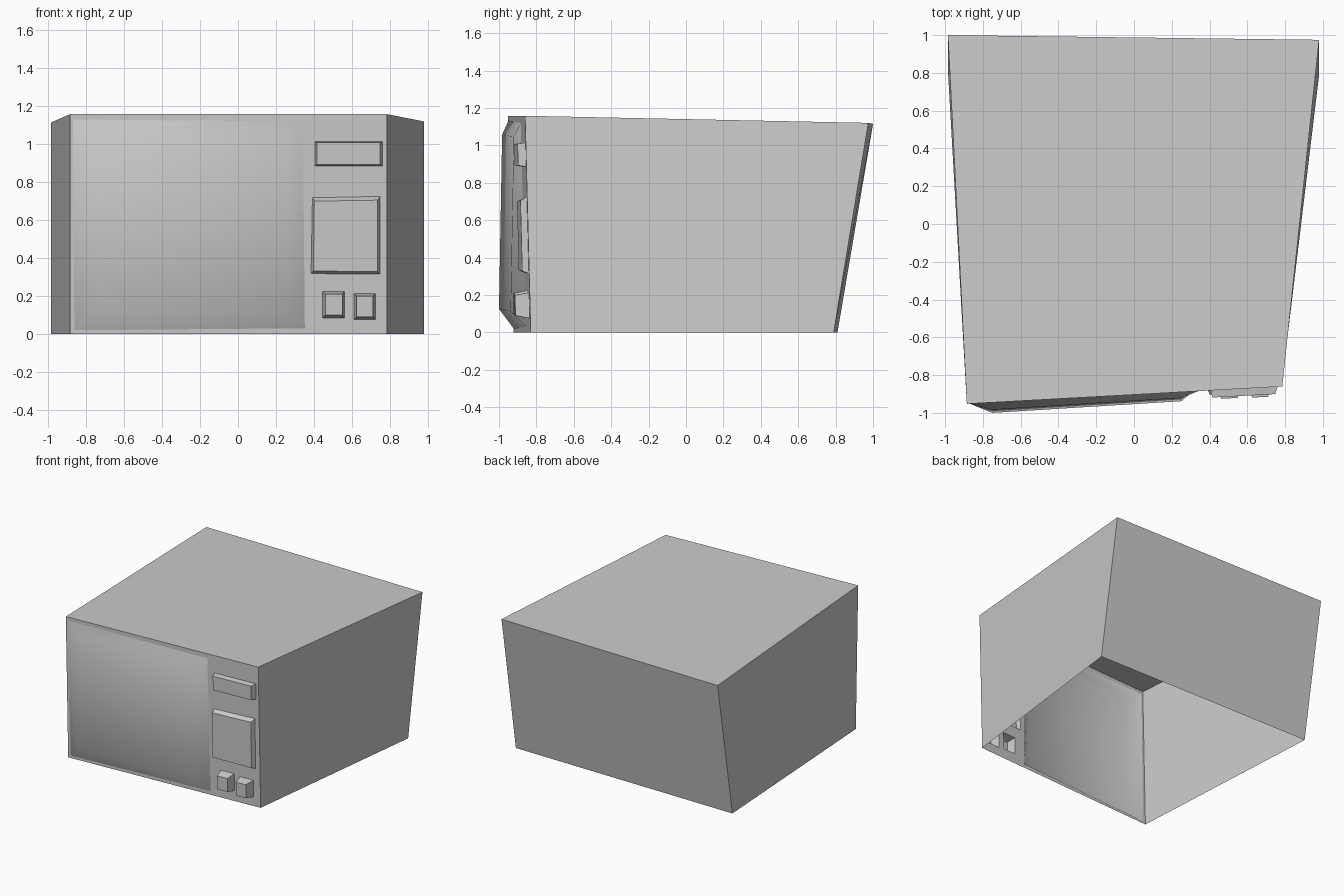
import bpy, bmesh
from mathutils import Vector

cube = bpy.data.objects.get("Cube")
if cube:
    bpy.data.objects.remove(cube, do_unlink=True)

grey = bpy.data.materials.new("light_grey")
grey.use_nodes = True
grey.diffuse_color = (0.6, 0.6, 0.6, 1)
grey.node_tree.nodes["Principled BSDF"].inputs["Base Color"].default_value = grey.diffuse_color


def finish(name, bm):
    mesh = bpy.data.meshes.new(name)
    bm.to_mesh(mesh)
    bm.free()
    mesh.materials.append(grey)
    obj = bpy.data.objects.new(name, mesh)
    bpy.context.collection.objects.link(obj)
    return obj


def on_panel(x, z):
    """Point on the slanted plane of the front panel."""
    return Vector((x, -0.922 + (x + 0.885) * 0.055 - z * 0.026, z))


def on_door(x, z):
    """Point on the plane of the door's window."""
    return Vector((x, -1.0 + (x + 0.75) * 0.062 + (z - 0.12) * 0.018, z))


def loop(bm, points):
    return [bm.verts.new(p) for p in points]


def raised(name, base, face, smooth=False):
    """Hollow raised pad: sloped rim from base outline to face outline."""
    bm = bmesh.new()
    a, b = loop(bm, base), loop(bm, face)
    n = len(a)
    for i in range(n):
        j = (i + 1) % n
        bm.faces.new((a[i], a[j], b[j], b[i]))
    bm.faces.new(b)
    for f in bm.faces:
        f.smooth = smooth
    return finish(name, bm)


def box(x0, x1, z0, z1):
    return [(x0, z0), (x1, z0), (x1, z1), (x0, z1)]


# Casing: top, back and sides, open below
fl, fr, H = on_panel(-0.885, 0), on_panel(0.785, 0), 1.158
bm = bmesh.new()
low = loop(bm, [fl, fr, (0.98, 0.79, 0), (-0.985, 0.81, 0)])
top = loop(bm, [on_panel(-0.885, H), on_panel(0.785, H), (0.98, 0.975, 1.12), (-0.985, 1.0, 1.115)])
for i in (1, 2, 3):
    j = (i + 1) % 4
    bm.faces.new((low[i], low[j], top[j], top[i]))
bm.faces.new(top)
finish("casing", bm)

# Outlines of the parts raised from the front panel: base, face, height
pads = {
    "display": (box(0.405, 0.762, 0.885, 1.015), box(0.415, 0.748, 0.893, 1.008), 0.042),
    "keypad": ([(0.385, 0.318), (0.748, 0.315), (0.748, 0.725), (0.392, 0.718)],
               [(0.397, 0.332), (0.735, 0.328), (0.735, 0.705), (0.402, 0.7)], 0.034),
    "left_button": (box(0.445, 0.56, 0.085, 0.225), box(0.46, 0.55, 0.1, 0.21), 0.072),
    "right_button": (box(0.61, 0.725, 0.075, 0.213), box(0.625, 0.71, 0.09, 0.2), 0.075),
}
door_base = [(-0.862, 0.02), (0.352, 0.03), (0.342, 1.12), (-0.87, 1.13)]
door_face = [(-0.75, 0.125), (0.25, 0.112), (0.25, 1.047), (-0.75, 1.057)]

# Front panel, with openings behind the raised parts
bm = bmesh.new()
outlines = [box(-0.885, 0.785, 0, H), door_base] + [p[0] for p in pads.values()]
edges = []
for outline in outlines:
    vs = loop(bm, [on_panel(*p) for p in outline])
    edges += [bm.edges.new((vs[i - 1], vs[i])) for i in range(len(vs))]
bmesh.ops.triangle_fill(bm, edges=edges, use_beauty=True, normal=(0, -1, 0))
bm.normal_update()
for f in bm.faces:
    if f.normal.y > 0:
        f.normal_flip()
bmesh.ops.dissolve_limit(bm, angle_limit=0.01, verts=bm.verts, edges=bm.edges)
finish("front_panel", bm)

# Door with a softly shaded rim
raised("door", [on_panel(*p) for p in door_base], [on_door(*p) for p in door_face], True)

# Display, keypad and buttons
for name, (base, face, height) in pads.items():
    raised(name, [on_panel(*p) for p in base],
           [on_panel(*p) - Vector((0, height, 0)) for p in face])
